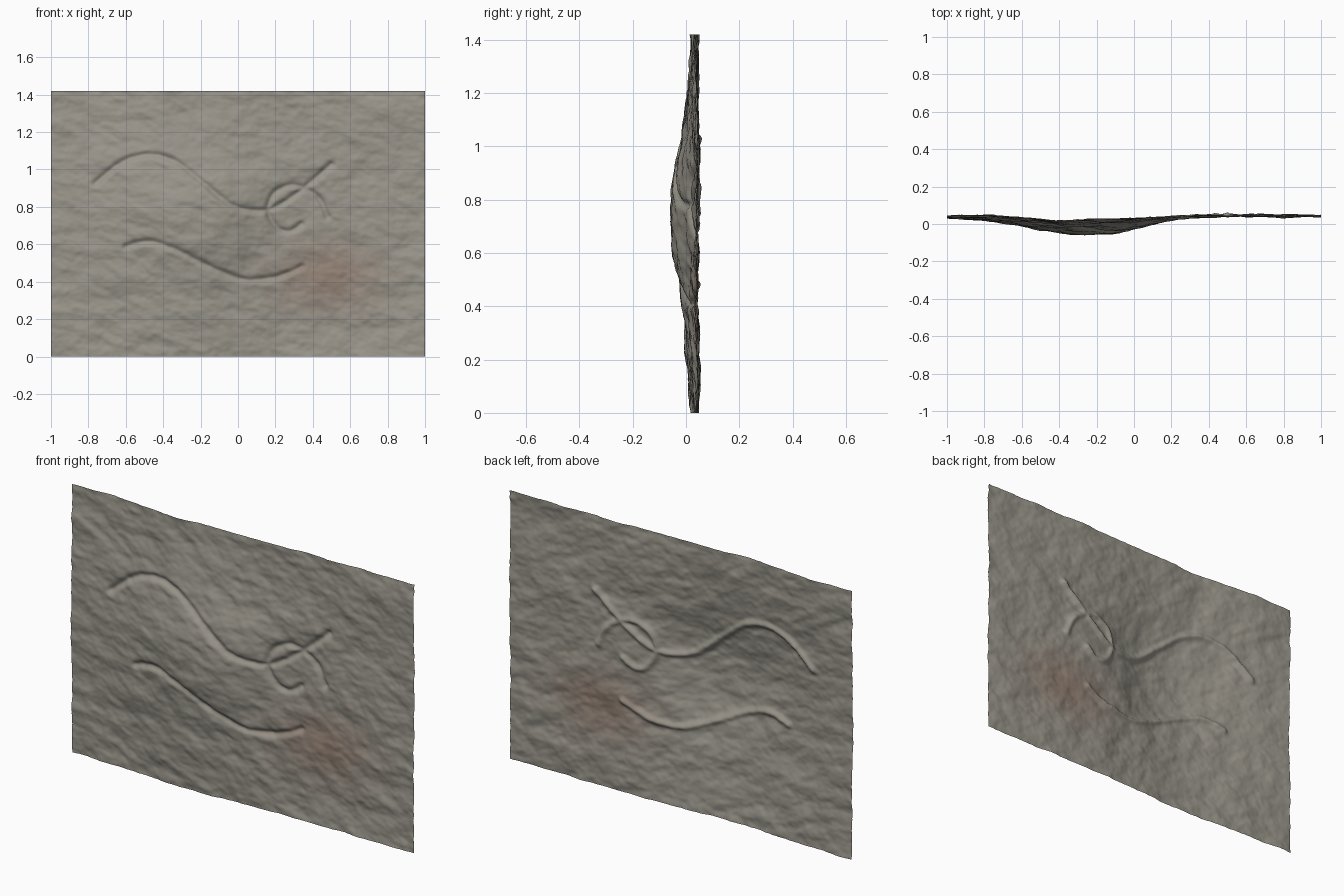
import bpy, bmesh
from math import exp
from mathutils import Vector, noise, kdtree, geometry

if "Cube" in bpy.data.objects:
    bpy.data.objects.remove(bpy.data.objects["Cube"])

W, H = 2.0, 1.42
NX, NZ = 250, 178

# Carved lines (x, z): two serpentine grooves and a spiral hook
LINES = [
    [(-.76, .93), (-.62, 1.04), (-.47, 1.08), (-.33, 1.04), (-.2, .94), (-.05, .82),
     (.08, .78), (.2, .80), (.35, .90), (.5, 1.03)],
    [(-.6, .59), (-.48, .615), (-.35, .58), (-.15, .48), (0, .42), (.1, .41), (.22, .43), (.34, .48)],
    [(.48, .75), (.42, .86), (.3, .915), (.2, .88), (.16, .79), (.2, .70), (.27, .67), (.34, .71)],
]


def smooth_path(pts, steps=50):
    """Sample a Catmull-Rom style curve through the points."""
    p = [Vector((x, z, 0)) for x, z in pts]
    tan = [(p[min(i + 1, len(p) - 1)] - p[max(i - 1, 0)]) / 6 for i in range(len(p))]
    out = []
    for i in range(len(p) - 1):
        out += geometry.interpolate_bezier(p[i], p[i] + tan[i], p[i + 1] - tan[i + 1], p[i + 1], steps)
    return out


samples = [s for line in LINES for s in smooth_path(line)]
tree = kdtree.KDTree(len(samples))
for i, s in enumerate(samples):
    tree.insert(s, i)
tree.balance()


def gauss(d, s):
    return exp(-(d / s) ** 2)


def rock_depth(x, z):
    # broad belly towards the front, wider to the left and below
    sx = .62 if x < -.15 else .32
    sz = .48 if z < .78 else .34
    y = .044 - .08 * gauss(x + .15, sx) * gauss(z - .78, sz)
    y -= .022 * gauss(x + .3, .3)
    # weathering
    y += .010 * noise.noise(Vector((x * 3, z * 3.5, 2)))
    y += .009 * noise.fractal(Vector((x * 8 + z * 3, z * 11, 5)), 1.0, 2.0, 4)
    # carved groove
    d = tree.find(Vector((x, z, 0)))[2]
    return y + .015 * gauss(d, .016)


# Rock sheet
bm = bmesh.new()
bmesh.ops.create_grid(bm, x_segments=NX, y_segments=NZ, size=1)
for v in bm.verts:
    x, z = v.co.x, (v.co.y + 1) * H / 2
    v.co = (x, rock_depth(x, z), z)
ys = [v.co.y for v in bm.verts]
mid = (min(ys) + max(ys)) / 2
for v in bm.verts:
    v.co.y -= mid

# Mottled stone tones, with a reddish stain at lower right
STAIN = 5
for f in bm.faces:
    f.smooth = True
    c = f.calc_center_median()
    grain = noise.fractal(Vector((c.x * 9 + c.z * 4, c.z * 12, 9)), 1.0, 2.0, 4)
    stain = exp(-((c.x - .48) / .26) ** 2 - ((c.z - .43) / .17) ** 2) + .08 * grain
    f.material_index = max(0, min(STAIN, round(stain * STAIN)))

bmesh.ops.recalc_face_normals(bm, faces=bm.faces)
bm.faces.ensure_lookup_table()
if bm.faces[0].normal.y > 0:
    bmesh.ops.reverse_faces(bm, faces=bm.faces)
me = bpy.data.meshes.new("carved_rock_wall")
bm.to_mesh(me)
bm.free()
ob = bpy.data.objects.new("carved_rock_wall", me)
bpy.context.collection.objects.link(ob)

STONE, RED = Vector((.33, .31, .265)), Vector((.30, .225, .18))
for i in range(STAIN + 1):
    mat = bpy.data.materials.new(f"stone_stain_{i}")
    mat.diffuse_color = (*STONE.lerp(RED, i / STAIN), 1)
    mat.use_nodes = True
    mat.node_tree.nodes["Principled BSDF"].inputs["Base Color"].default_value = mat.diffuse_color
    me.materials.append(mat)
